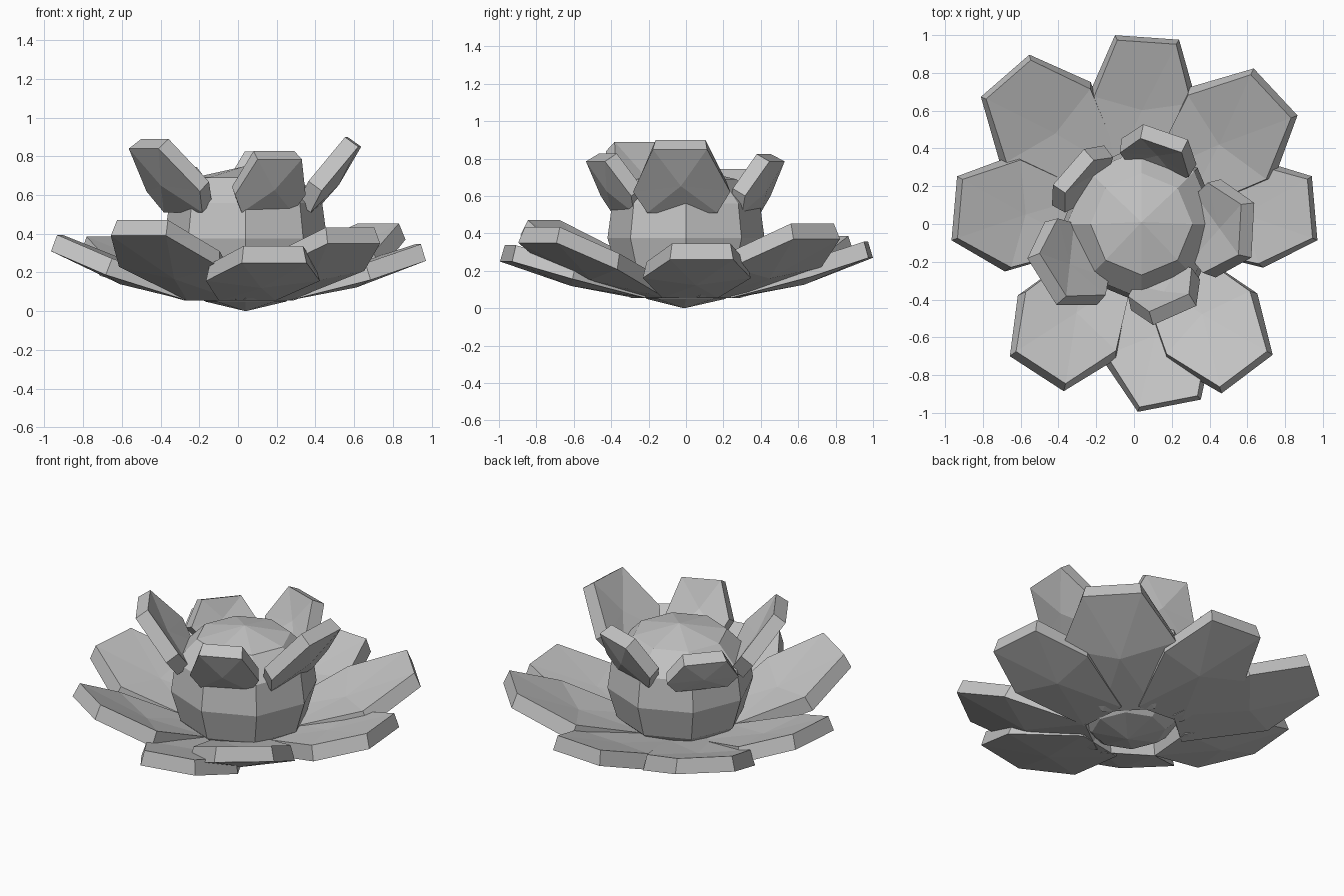
import bpy, bmesh, math
from mathutils import Vector, Matrix

if "Cube" in bpy.data.objects:
    bpy.data.objects.remove(bpy.data.objects["Cube"])

grey = bpy.data.materials.new("petal grey")
grey.diffuse_color = (0.55, 0.55, 0.55, 1)
grey.use_nodes = True
grey.node_tree.nodes["Principled BSDF"].inputs["Base Color"].default_value = grey.diffuse_color


def finish(bm, name):
    bmesh.ops.recalc_face_normals(bm, faces=bm.faces)
    me = bpy.data.meshes.new(name)
    bm.to_mesh(me)
    bm.free()
    me.materials.append(grey)
    ob = bpy.data.objects.new(name, me)
    bpy.context.collection.objects.link(ob)
    return ob


def petal(name, angle, root, side, tip, centre, thick, fill):
    """Thick six-sided bowl petal. root/side/tip = (radius, half width, height);
    centre = (radius, height) of the fan point, fill = extra thickness there."""
    outline = [Vector((r, s * w, z)) for s, seq in ((1, (root, side, tip)), (-1, (tip, side, root)))
               for r, w, z in seq]
    slope = Vector((tip[0] - root[0], 0, tip[2] - root[2])).normalized()
    normal = Vector((-slope.z, 0, slope.x))
    mid = Vector((centre[0], 0, centre[1]))
    bm = bmesh.new()
    low = [bm.verts.new(p) for p in outline]
    # upper rim leans slightly inwards
    top = [bm.verts.new(Vector((p.x, p.y * 0.92, p.z)) + normal * thick) for p in outline]
    low_mid, top_mid = bm.verts.new(mid), bm.verts.new(mid + normal * (thick + fill))
    for i in range(6):
        j = (i + 1) % 6
        bm.faces.new((low[j], low[i], low_mid))
        bm.faces.new((top[i], top[j], top_mid))
        bm.faces.new((low[i], low[j], top[j], top[i]))
    bmesh.ops.rotate(bm, verts=bm.verts, cent=(0, 0, 0),
                     matrix=Matrix.Rotation(math.radians(angle), 3, 'Z'))
    return finish(bm, name)


# Round bud in the middle: rings of (radius, height) between two poles
rings = [(0.21, 0.05), (0.364, 0.185), (0.42, 0.375), (0.395, 0.56), (0.27, 0.69)]
bm = bmesh.new()
loops = [[bm.verts.new((r * math.cos(k * math.pi / 4) + 0.04, r * math.sin(k * math.pi / 4), z))
          for k in range(8)] for r, z in rings]
bottom, crown = bm.verts.new((0.04, -0.01, 0)), bm.verts.new((0.04, 0.01, 0.75))
for k in range(8):
    n = (k + 1) % 8
    bm.faces.new((bottom, loops[0][n], loops[0][k]))
    bm.faces.new((crown, loops[-1][k], loops[-1][n]))
    for a, b in zip(loops, loops[1:]):
        bm.faces.new((a[k], a[n], b[n], b[k]))
finish(bm, "bud")

# Open outer petals: angle, tip radius, tip height, side half width
outer = [(5, 0.96, 0.26, 0.29), (43, 1.025, 0.37, 0.33), (86, 0.99, 0.27, 0.28),
         (131, 1.04, 0.30, 0.32), (175, 0.955, 0.31, 0.31), (237, 0.945, 0.39, 0.31),
         (281, 0.98, 0.25, 0.30), (307, 0.995, 0.35, 0.30)]
for i, (a, r, z, w) in enumerate(outer):
    rise = z - 0.055
    petal(f"outer_petal_{i + 1}", a, (0.25, 0.15, 0.055), (0.69 * r, w, 0.055 + 0.52 * rise),
          (r, 0.17, z), (0.64 * r, 0.055 + 0.33 * rise), 0.09, 0.015)

# Upright inner petals: angle, tip radius, tip height, side half width, root radius
inner = [(-3, 0.63, 0.85, 0.26, 0.385), (71, 0.515, 0.785, 0.21, 0.37),
         (139, 0.46, 0.71, 0.21, 0.37), (212, 0.575, 0.84, 0.26, 0.335),
         (294, 0.53, 0.785, 0.20, 0.37)]
for i, (a, r, z, w, root_r) in enumerate(inner):
    root_z = 0.51
    petal(f"inner_petal_{i + 1}", a, (root_r, 0.72 * w, root_z),
          (root_r + 0.25 * (r - root_r), w, root_z + 0.33 * (z - root_z)), (r, 0.145 if w > 0.22 else 0.125, z),
          (root_r + 0.5 * (r - root_r) + 0.015, root_z + 0.42 * (z - root_z)), 0.085, 0)
